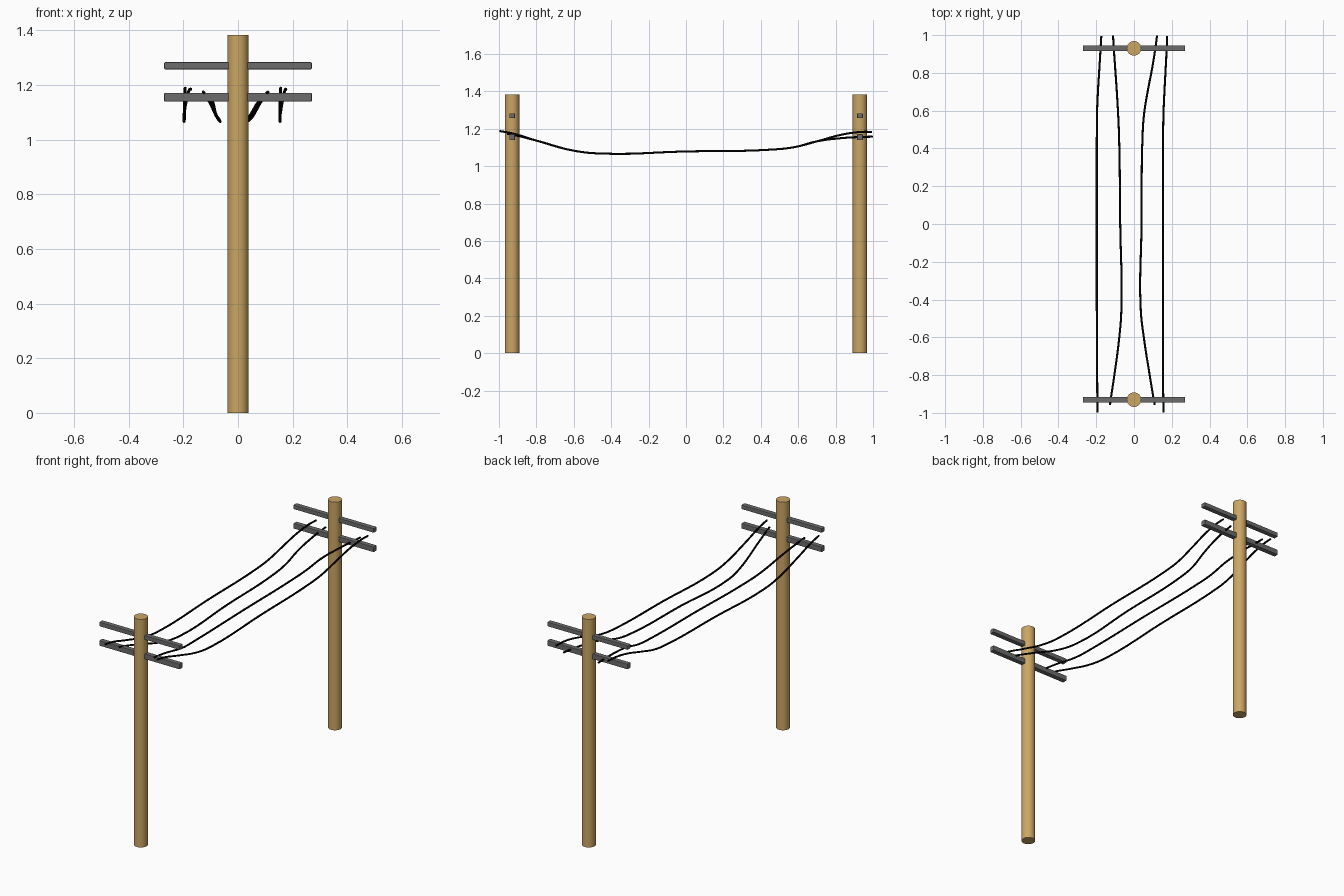
import bpy, math

if "Cube" in bpy.data.objects:
    bpy.data.objects.remove(bpy.data.objects["Cube"])


def material(name, rgb):
    m = bpy.data.materials.new(name)
    m.diffuse_color = (*rgb, 1)
    m.use_nodes = True
    m.node_tree.nodes["Principled BSDF"].inputs["Base Color"].default_value = m.diffuse_color
    return m


WOOD = material("tan_wood", (0.60, 0.38, 0.13))
STEEL = material("grey_arm", (0.15, 0.15, 0.15))
BLACK = material("black_wire", (0.003, 0.003, 0.003))


def smooth(obj):
    bpy.ops.object.select_all(action='DESELECT')
    obj.select_set(True)
    bpy.context.view_layer.objects.active = obj
    bpy.ops.object.shade_smooth_by_angle(angle=math.radians(35))


def pole(name, y):
    bpy.ops.mesh.primitive_cylinder_add(vertices=32, radius=0.0385, depth=1.383,
                                        location=(0, y, 1.383 / 2))
    o = bpy.context.object
    o.name = name
    o.data.materials.append(WOOD)
    smooth(o)


def arm(name, y, z, height):
    bpy.ops.mesh.primitive_cube_add(size=1, location=(0, y, z))
    o = bpy.context.object
    o.name = name
    o.scale = (0.54, 0.03, height)
    bpy.ops.object.transform_apply(location=False, rotation=False, scale=True)
    o.data.materials.append(STEEL)
    b = o.modifiers.new("soft_edges", 'BEVEL')
    b.width = 0.003
    b.segments = 2


def wire(name, points):
    cu = bpy.data.curves.new(name, 'CURVE')
    cu.dimensions = '3D'
    cu.bevel_depth = 0.0055
    cu.bevel_resolution = 2
    cu.resolution_u = 6
    cu.use_fill_caps = True
    sp = cu.splines.new('BEZIER')
    sp.bezier_points.add(len(points) - 1)
    for bp, p in zip(sp.bezier_points, points):
        bp.co = p
        bp.handle_left_type = bp.handle_right_type = 'AUTO'
    cu.materials.append(BLACK)
    o = bpy.data.objects.new(name, cu)
    bpy.context.collection.objects.link(o)
    bpy.ops.object.select_all(action='DESELECT')
    o.select_set(True)
    bpy.context.view_layer.objects.active = o
    bpy.ops.object.convert(target='MESH')
    smooth(bpy.context.object)


# Two poles, each with an upper and a lower cross arm
for side, y in (("front", -0.93), ("back", 0.93)):
    pole(side + "_pole", y)
    arm(side + "_upper_arm", y, 1.270, 0.026)
    arm(side + "_lower_arm", y, 1.155, 0.032)

# Sagging wires: outer pair rests on the arms, inner pair bends inward mid-span
SAG = [(-0.8, 1.137), (-0.6, 1.083), (-0.46, 1.068), (0.0, 1.079),
       (0.46, 1.089), (0.58, 1.102), (0.7, 1.133)]
OUTER_END = [(0.83, 1.168), (0.93, 1.183), (0.995, 1.184)]
INNER_END = [(0.83, 1.150), (0.93, 1.156), (0.998, 1.158)]
OUTER = [(-0.998, 1.188), (-0.93, 1.176)] + SAG + OUTER_END
INNER = [(-0.957, 1.174), (-0.92, 1.167)] + SAG + INNER_END

# x of each wire along the span
XS = {
    "outer_left_wire": (OUTER, [-.193, -.194, -.195, -.196, -.197, -.197,
                                -.197, -.196, -.191, -.183, -.177, -.173]),
    "inner_left_wire": (INNER, [-.127, -.122, -.104, -.078, -.067, -.073,
                                -.079, -.084, -.091, -.100, -.107, -.111]),
    "inner_right_wire": (INNER, [.110, .103, .083, .052, .036, .040,
                                 .045, .053, .072, .097, .113, .122]),
    "outer_right_wire": (OUTER, [.156, .155, .154, .154, .154, .154,
                                 .154, .156, .161, .168, .173, .175]),
}
for name, (path, xs) in XS.items():
    wire(name, [(x, y, z) for x, (y, z) in zip(xs, path)])
